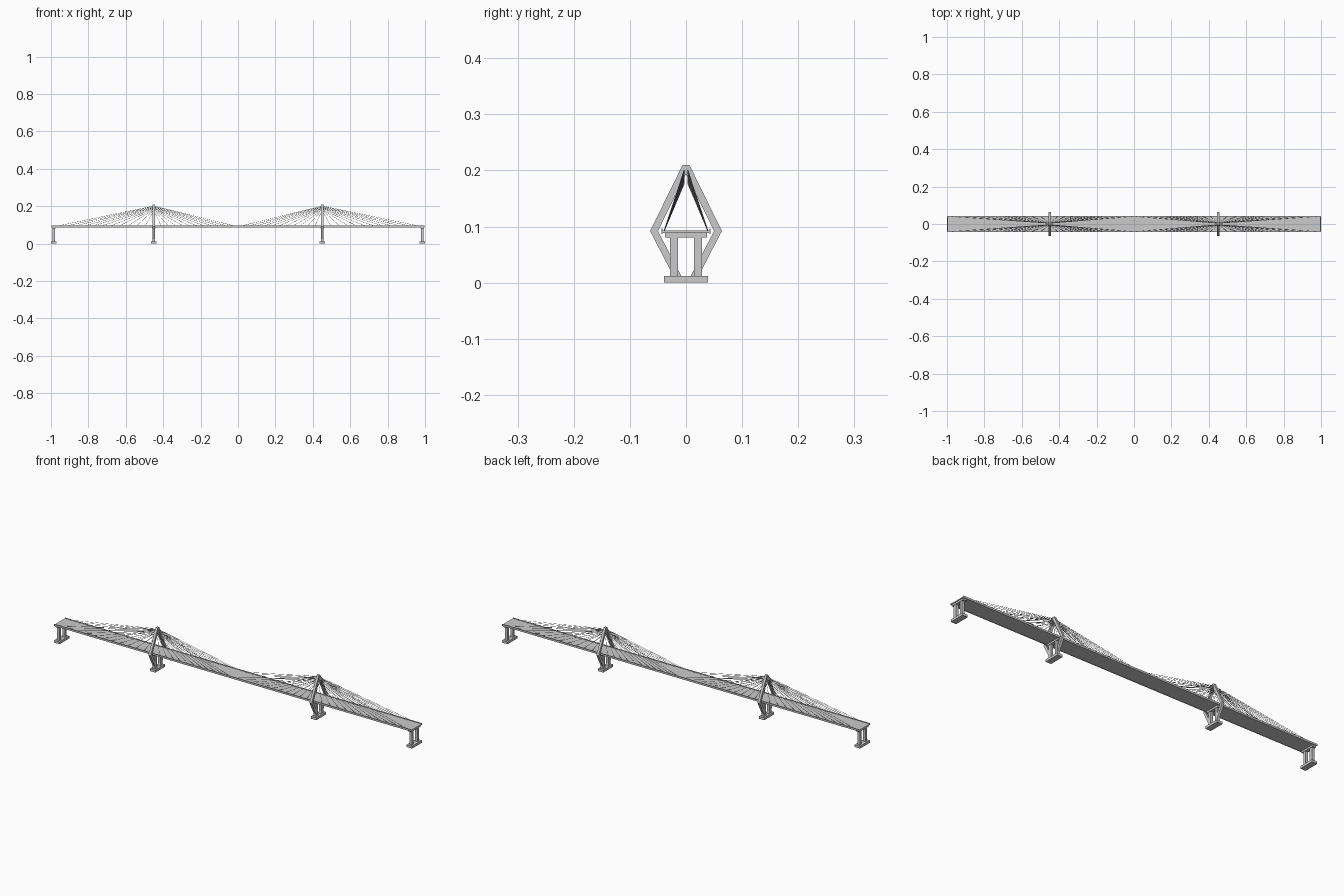
import bpy, bmesh
from mathutils import Vector, Matrix

if "Cube" in bpy.data.objects:
    bpy.data.objects.remove(bpy.data.objects["Cube"])


def finish(name, bm):
    bmesh.ops.recalc_face_normals(bm, faces=bm.faces)
    me = bpy.data.meshes.new(name)
    bm.to_mesh(me)
    bm.free()
    ob = bpy.data.objects.new(name, me)
    bpy.context.collection.objects.link(ob)
    return ob


def add_box(bm, x0, x1, y0, y1, z0, z1):
    m = Matrix.Translation(((x0 + x1) / 2, (y0 + y1) / 2, (z0 + z1) / 2)) \
        @ Matrix.Diagonal((x1 - x0, y1 - y0, z1 - z0, 1))
    bmesh.ops.create_cube(bm, size=1, matrix=m)


def box(name, *dims):
    bm = bmesh.new()
    add_box(bm, *dims)
    return finish(name, bm)


def prism(name, outline, x, half):
    # extrude a y-z outline along x
    bm = bmesh.new()
    face = bm.faces.new([bm.verts.new((x - half, y, z)) for y, z in outline])
    res = bmesh.ops.extrude_face_region(bm, geom=[face])
    verts = [v for v in res["geom"] if isinstance(v, bmesh.types.BMVert)]
    bmesh.ops.translate(bm, verts=verts, vec=(2 * half, 0, 0))
    return finish(name, bm)


def add_rod(bm, a, b, r):
    a, b = Vector(a), Vector(b)
    d = b - a
    m = Matrix.Translation((a + b) / 2) @ d.to_track_quat('Z', 'Y').to_matrix().to_4x4()
    bmesh.ops.create_cone(bm, cap_ends=True, segments=6, radius1=r, radius2=r,
                          depth=d.length, matrix=m)


# road deck with raised edge girders
box("road_deck", -0.997, 0.997, -0.042, 0.042, 0.0885, 0.093)
for s, side in ((-1, "front"), (1, "back")):
    y0, y1 = sorted((s * 0.0415, s * 0.0435))
    box("edge_girder_" + side, -0.997, 0.997, y0, y1, 0.087, 0.0965)

# piers: footing, two columns and a cap beam
for i, x in enumerate((-0.985, -0.45, 0.45, 0.985)):
    n = str(i + 1)
    box("pier_footing_" + n, x - 0.015, x + 0.015, -0.039, 0.039, 0, 0.012)
    box("pier_cap_" + n, x - 0.009, x + 0.009, -0.0375, 0.0375, 0.08, 0.0885)
    for y in (-0.0215, 0.0215):
        box("pier_column_" + n, x - 0.007, x + 0.007, y - 0.007, y + 0.007, 0.012, 0.08)

# diamond tower outline, right half mirrored to the left
outer = [(0.019, 0.005), (0.064, 0.092), (0.006, 0.21)]
inner = [(0.050, 0.092), (0.005, 0.005)]
outline = (outer + [(-y, z) for y, z in reversed(outer)]
           + [(-y, z) for y, z in reversed(inner)] + [(0, 0.194)] + inner)

COUNT = 11
for t, side in ((-1, "left"), (1, "right")):
    x = t * 0.45
    prism("tower_" + side, outline, x, 0.006)

    # cable fans towards the shore and the mid span
    bm = bmesh.new()
    for direction, reach in ((t, 0.525), (-t, 0.44)):
        for i in range(COUNT):
            f = (i + 1) / COUNT
            for s in (-1, 1):
                top = (x, s * 0.003, 0.175 + 0.026 * f)
                foot = (x + direction * reach * f, s * 0.039, 0.092)
                add_rod(bm, top, foot, 0.0008)
    finish("stay_cables_" + side, bm)
